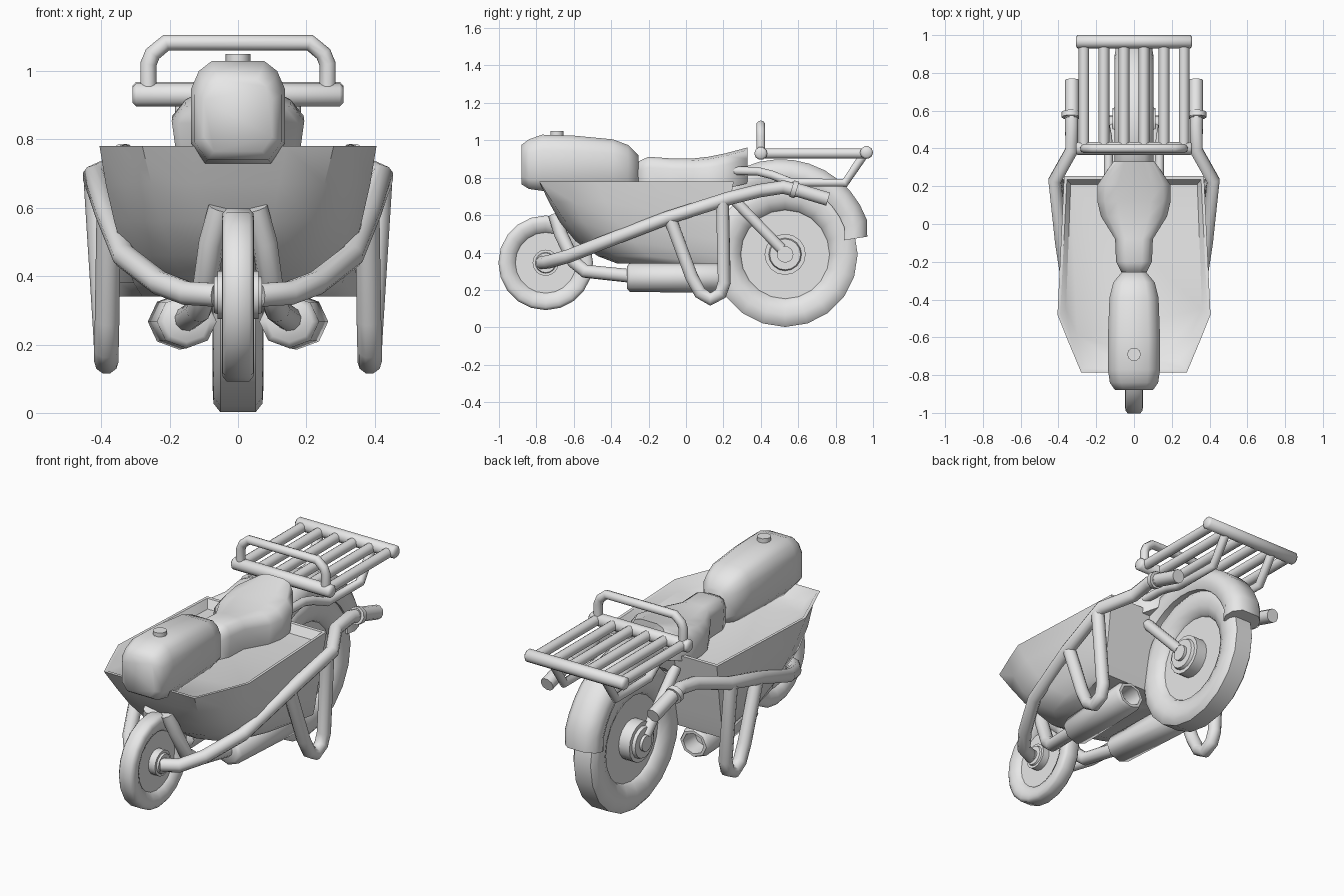
import bpy, bmesh
from math import sin, cos, pi, radians

cube = bpy.data.objects.get("Cube")
if cube:
    bpy.data.objects.remove(cube, do_unlink=True)

grey = bpy.data.materials.new("plain_grey")
grey.use_nodes = True
grey.diffuse_color = (0.8, 0.8, 0.8, 1)
grey.node_tree.nodes["Principled BSDF"].inputs["Base Color"].default_value = (0.8, 0.8, 0.8, 1)

SIDES = (("left_", 1), ("right_", -1))


def finish(obj, angle):
    bpy.ops.object.select_all(action='DESELECT')
    obj.select_set(True)
    bpy.context.view_layer.objects.active = obj
    bpy.ops.object.shade_smooth_by_angle(angle=radians(angle))


def loft(name, rings, angle=50):
    """Skin a row of equal-length rings and cap both ends."""
    bm = bmesh.new()
    rows = [[bm.verts.new(p) for p in ring] for ring in rings]
    n = len(rows[0])
    for a, b in zip(rows, rows[1:]):
        for i in range(n):
            j = (i + 1) % n
            bm.faces.new((a[i], a[j], b[j], b[i]))
    bm.faces.new(rows[0])
    bm.faces.new(rows[-1])
    bmesh.ops.recalc_face_normals(bm, faces=bm.faces)
    mesh = bpy.data.meshes.new(name)
    bm.to_mesh(mesh)
    bm.free()
    mesh.materials.append(grey)
    obj = bpy.data.objects.new(name, mesh)
    bpy.context.collection.objects.link(obj)
    finish(obj, angle)


def tube(name, points, radius):
    """Round bar along a path."""
    curve = bpy.data.curves.new(name, 'CURVE')
    curve.dimensions = '3D'
    curve.bevel_depth = radius
    curve.bevel_resolution = 3
    curve.use_fill_caps = True
    spline = curve.splines.new('POLY')
    spline.points.add(len(points) - 1)
    for p, co in zip(spline.points, points):
        p.co = (*co, 1)
    obj = bpy.data.objects.new(name, curve)
    bpy.context.collection.objects.link(obj)
    bpy.ops.object.select_all(action='DESELECT')
    obj.select_set(True)
    bpy.context.view_layer.objects.active = obj
    bpy.ops.object.convert(target='MESH')
    obj = bpy.context.object
    obj.name = name
    obj.data.materials.clear()
    obj.data.materials.append(grey)
    finish(obj, 60)


def pair(name, points, radius):
    for side, s in SIDES:
        tube(side + name, [(s * x, y, z) for x, y, z in points], radius)


def lathe(name, half, y, z, sides):
    """Spin (x, radius) points and their mirror image about a sideways axle."""
    profile = half + [(-x, r) for x, r in reversed(half)]
    angles = [2 * pi * i / sides for i in range(sides)]
    loft(name, [[(x, y + r * cos(a), z + r * sin(a)) for a in angles] for x, r in profile])


def mirrored(half):
    return half + [(-x, y, z) for x, y, z in reversed(half)]


def wheel(name, y, z, radius, rim, half, hub, reach, sides):
    wall = radius - rim
    lathe(name + "_tyre", [(0.35 * half, rim - 0.01), (0.65 * half, rim),
                           (0.93 * half, rim + 0.3 * wall), (half, rim + 0.55 * wall),
                           (0.97 * half, rim + 0.82 * wall), (0.7 * half, radius)], y, z, sides)
    lathe(name + "_disc", [(0.42 * half, rim + 0.01)], y, z, sides)
    lathe(name + "_hub", [(reach, hub * 0.4), (reach * 0.88, hub * 0.4), (reach * 0.88, hub * 0.75),
                          (reach * 0.75, hub * 0.8), (reach * 0.75, hub)], y, z, 16)


# wheels
wheel("front_wheel", -0.75, 0.345, 0.253, 0.17, 0.047, 0.07, 0.08, 20)
wheel("rear_wheel", 0.53, 0.39, 0.388, 0.245, 0.074, 0.11, 0.13, 20)

# rear mudguard: an arched section swept around the wheel
arch = [(0.085, 0.36), (0.104, 0.40), (0.096, 0.45), (0.055, 0.487)]
section = arch + [(-x, r) for x, r in reversed(arch)]
rings = []
for i in range(13):
    a = radians(9 + 126 * i / 12)
    drop = 0.02 if i == 0 else 0
    rings.append([(x, 0.508 + (r - drop) * cos(a), 0.412 + (r - drop) * sin(a)) for x, r in section])
loft("rear_mudguard", rings)

# barrow tub: outer skin up to the rim, then down to the tray floor
# (z, back corner, widest point, shoulder, front corner, nose)
tub = [(0.34, (0.345, 0.17), (0.28, -0.13), (0.22, -0.27), (0.13, -0.34), (0.06, -0.365)),
       (0.38, (0.35, 0.18), (0.305, -0.2), (0.25, -0.37), (0.16, -0.44), (0.07, -0.47)),
       (0.46, (0.353, 0.195), (0.335, -0.29), (0.28, -0.47), (0.19, -0.555), (0.08, -0.59)),
       (0.56, (0.358, 0.215), (0.362, -0.37), (0.315, -0.55), (0.225, -0.64), (0.1, -0.672)),
       (0.67, (0.363, 0.235), (0.387, -0.43), (0.335, -0.6), (0.253, -0.715), (0.12, -0.733)),
       (0.78, (0.37, 0.255), (0.405, -0.48), (0.345, -0.63), (0.28, -0.785), (0.14, -0.785)),
       (0.78, (0.355, 0.235), (0.39, -0.475), (0.333, -0.62), (0.272, -0.768), (0.13, -0.768)),
       (0.735, (0.335, 0.21), (0.36, -0.45), (0.3, -0.59), (0.235, -0.72), (0.11, -0.72))]
loft("barrow_tub", [mirrored([(x, y, z) for x, y in corners]) for z, *corners in tub], 52)


def body(name, stations, shape):
    """Loft cross-sections (y, half width, low z, high z) of one fixed outline."""
    loft(name, [mirrored([(u * w, y, lo + v * (hi - lo)) for u, v in shape])
                for y, w, lo, hi in stations], 65)


# fuel tank and cap
body("fuel_tank", [(-0.88, 0.10, 0.765, 0.975), (-0.84, 0.128, 0.74, 1.005),
                   (-0.77, 0.138, 0.73, 1.03), (-0.60, 0.138, 0.73, 1.025),
                   (-0.39, 0.13, 0.735, 1.005), (-0.31, 0.11, 0.735, 0.975),
                   (-0.255, 0.065, 0.74, 0.92)],
     [(0.55, 1), (0.83, 0.9), (1, 0.72), (1, 0.2), (0.7, 0)])
tube("fuel_cap", [(0, -0.69, 1.0), (0, -0.69, 1.05)], 0.036)

# saddle
body("saddle", [(-0.27, 0.06, 0.73, 0.88), (-0.20, 0.095, 0.73, 0.912),
                (-0.08, 0.10, 0.73, 0.903), (0.04, 0.175, 0.73, 0.903),
                (0.12, 0.194, 0.73, 0.912), (0.21, 0.192, 0.74, 0.93),
                (0.33, 0.11, 0.77, 0.962)],
     [(0.45, 1), (0.8, 0.93), (1, 0.68), (0.91, 0)])

# luggage rack
for name, y, z in (("rack_front_bar", 0.40, 0.93), ("rack_rear_bar", 0.965, 0.935)):
    lathe(name, [(0.308, 0.024), (0.298, 0.035)], y, z, 10)
for i in range(6):
    x = -0.265 + 0.106 * i
    tube(f"rack_slat_{i + 1}", [(x, 0.40, 0.93), (x, 0.96, 0.93)], 0.028)
hoop = [(0.262, 0.4, 0.94), (0.262, 0.4, 1.02), (0.25, 0.4, 1.05), (0.21, 0.4, 1.083)]
tube("rack_hoop", mirrored(hoop), 0.024)
pair("rack_support", [(0.135, 0.21, 0.838), (0.135, 0.38, 0.835), (0.14, 0.46, 0.815),
                      (0.16, 0.56, 0.775), (0.16, 0.85, 0.772), (0.16, 0.96, 0.935)], 0.024)

# barrow arms, collars and grips
pair("barrow_arm", [(0.065, -0.77, 0.345), (0.15, -0.735, 0.35), (0.23, -0.63, 0.38),
                    (0.332, -0.43, 0.458), (0.383, -0.1, 0.585), (0.42, 0.23, 0.69),
                    (0.33, 0.39, 0.73), (0.33, 0.52, 0.75), (0.33, 0.60, 0.73)], 0.036)
pair("arm_collar", [(0.335, 0.565, 0.742), (0.335, 0.592, 0.734)], 0.048)
pair("hand_grip", [(0.328, 0.56, 0.745), (0.328, 0.76, 0.685)], 0.038)

# prop legs
pair("prop_leg", [(0.415, 0.195, 0.67), (0.388, 0.205, 0.24), (0.385, 0.185, 0.18), (0.385, 0.13, 0.15),
                  (0.385, 0.075, 0.185), (0.383, 0.03, 0.27), (0.378, -0.085, 0.58)], 0.036)

# rear fork struts
pair("rear_strut", [(0.105, 0.24, 0.7), (0.105, 0.51, 0.42)], 0.03)

# exhaust pipes and hollow silencers
pair("exhaust_pipe", [(0.05, -0.70, 0.60), (0.078, -0.67, 0.50), (0.098, -0.60, 0.35),
                      (0.115, -0.54, 0.30), (0.15, -0.30, 0.275)], 0.037)
for side, s in SIDES:
    parts = []
    for y, x, r in ((-0.315, 0.15, 0.06), (-0.30, 0.15, 0.078), (0.16, 0.172, 0.082),
                    (0.18, 0.172, 0.072), (0.18, 0.172, 0.057), (0.08, 0.167, 0.05)):
        octagon = [2 * pi * i / 8 for i in range(8)]
        parts.append([(s * (x + 1.12 * r * cos(a)), y, 0.267 + r * sin(a)) for a in octagon])
    loft(side + "silencer", parts)
